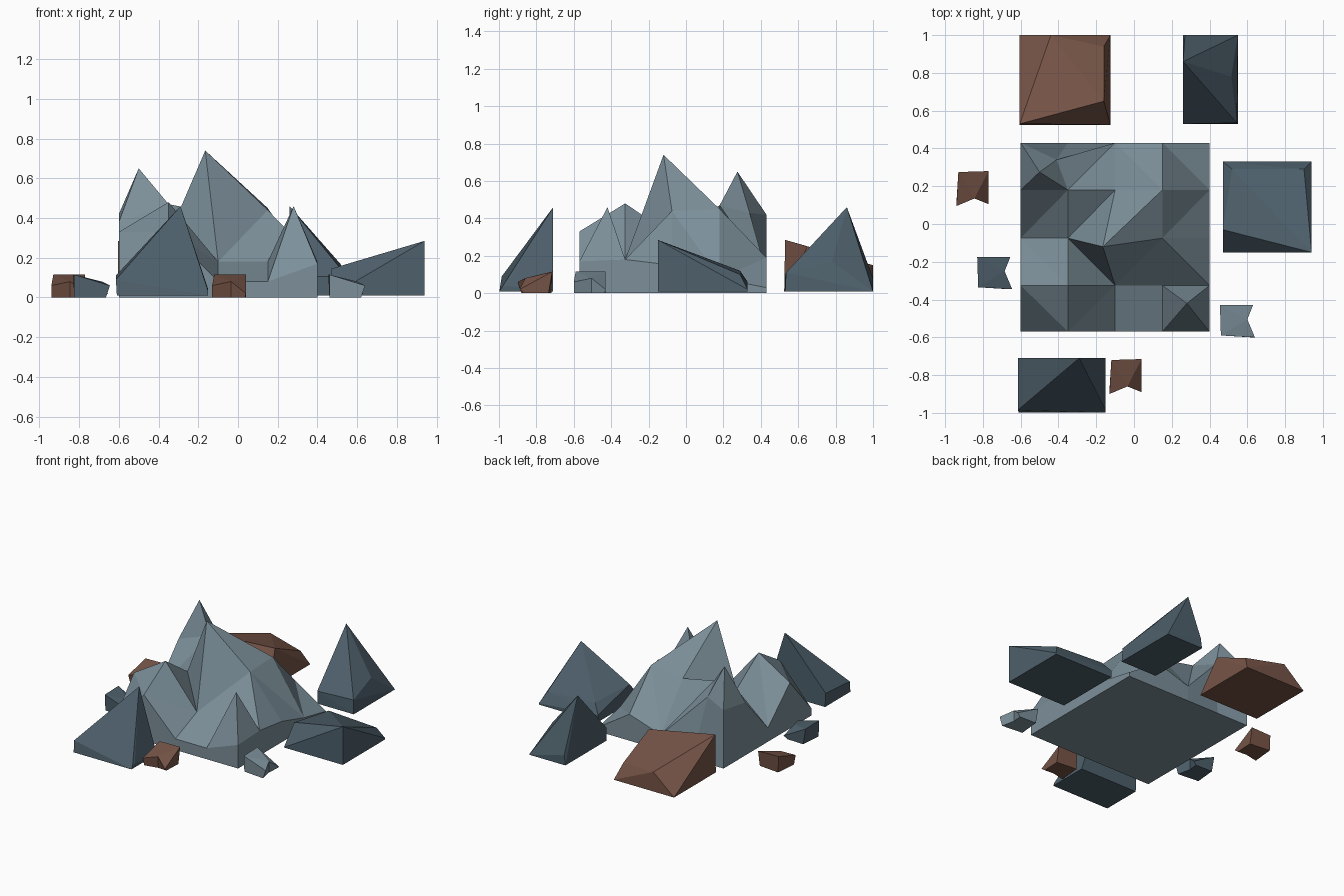
import bpy, bmesh, math

if "Cube" in bpy.data.objects:
    bpy.data.objects.remove(bpy.data.objects["Cube"])


def material(name, rgb):
    m = bpy.data.materials.new(name)
    m.diffuse_color = (*rgb, 1)
    m.use_nodes = True
    m.node_tree.nodes["Principled BSDF"].inputs["Base Color"].default_value = m.diffuse_color
    return m


LIGHT = material("light_stone", (0.20, 0.275, 0.32))
DARK = material("dark_stone", (0.075, 0.115, 0.145))
BROWN = material("brown_stone", (0.18, 0.088, 0.062))


def finish(bm, name, mat):
    bmesh.ops.recalc_face_normals(bm, faces=bm.faces)
    me = bpy.data.meshes.new(name)
    bm.to_mesh(me)
    bm.free()
    me.materials.append(mat)
    ob = bpy.data.objects.new(name, me)
    bpy.context.collection.objects.link(ob)
    return ob


# Mountain: a 5 x 5 height grid with skirt walls and a flat base
xs = [-0.6, -0.35, -0.1, 0.15, 0.4]
ys = [-0.57, -0.325, -0.075, 0.18, 0.43]
heights = [
    [0.05, 0.33, 0.08, 0.08, 0.17],
    [0.33, 0.48, 0.18, 0.18, 0.18],
    [0.10, 0.31, 0.74, 0.44, 0.15],
    [0.38, 0.47, 0.42, 0.45, 0.08],
    [0.42, 0.43, 0.11, 0.19, 0.03],
]
moved = {(2, 2): (-0.165, -0.12), (1, 4): (-0.41, 0.34)}            # summit, back shoulder
peaks = {(0, 3): (-0.5, 0.275, 0.65), (3, 0): (0.28, -0.42, 0.46)}  # side peaks
anti = {(1, 1), (0, 0), (0, 1), (3, 1), (2, 3), (3, 3)}             # cells split the other way

bm = bmesh.new()
v = {}
for j, y in enumerate(ys):
    for i, x in enumerate(xs):
        px, py = moved.get((i, j), (x, y))
        v[i, j] = bm.verts.new((px, py, heights[j][i]))
for i in range(4):
    for j in range(4):
        a, b, c, d = v[i, j], v[i + 1, j], v[i + 1, j + 1], v[i, j + 1]
        if (i, j) in peaks:
            p = bm.verts.new(peaks[i, j])
            for e, f in ((a, b), (b, c), (c, d), (d, a)):
                bm.faces.new((e, f, p))
        elif (i, j) in anti:
            bm.faces.new((a, b, d))
            bm.faces.new((b, c, d))
        else:
            bm.faces.new((a, b, c))
            bm.faces.new((a, c, d))
rim = ([(i, 0) for i in range(4)] + [(4, j) for j in range(4)]
       + [(i, 4) for i in range(4, 0, -1)] + [(0, j) for j in range(4, 0, -1)])
base = [bm.verts.new((xs[i], ys[j], 0)) for i, j in rim]
for k in range(16):
    n = (k + 1) % 16
    bm.faces.new((base[k], base[n], v[rim[n]], v[rim[k]]))
bm.faces.new(base)
finish(bm, "mountain", LIGHT)


# Boulders: rectangular footprint plus a few top points, wrapped in a hull
def boulder(name, mat, x0, x1, y0, y1, tops):
    bm = bmesh.new()
    pts = [(x, y, 0.01) for x in (x0, x1) for y in (y0, y1)] + tops
    for p in pts:
        bm.verts.new(p)
    bmesh.ops.convex_hull(bm, input=bm.verts)
    finish(bm, name, mat)


boulder("front_boulder", DARK, -0.61, -0.15, -0.998, -0.71,
        [(-0.29, -0.71, 0.46), (-0.615, -0.985, 0.09), (-0.615, -0.71, 0.11),
         (-0.15, -0.96, 0.16 - 0.12), (-0.15, -0.985, 0.03)])
boulder("right_boulder", DARK, 0.47, 0.94, -0.15, 0.33,
        [(0.94, -0.15, 0.285), (0.47, -0.03, 0.145), (0.52, 0.29, 0.12), (0.9, 0.29, 0.10),
         (0.47, 0.33, 0.06), (0.94, 0.33, 0.02)])
boulder("back_right_boulder", DARK, 0.26, 0.55, 0.53, 1.0,
        [(0.26, 0.86, 0.46), (0.26, 0.53, 0.10), (0.545, 0.535, 0.11), (0.515, 0.78, 0.17),
         (0.27, 1.0, 0.08)])
boulder("back_left_boulder", BROWN, -0.605, -0.125, 0.525, 1.0,
        [(-0.605, 0.53, 0.285), (-0.44, 1.0, 0.15), (-0.16, 0.94, 0.12), (-0.16, 0.65, 0.25)])

# Small stones: one notched chunk, turned and recoloured
low = [(-0.085, -0.07, 0), (-0.07, 0.085, 0), (0.06, 0.08, 0), (0.055, 0.01, 0), (0.075, -0.085, 0)]
high = [(-0.085, -0.075, 0.115), (-0.09, 0.085, 0.115), (0.085, 0.085, 0.02),
        (0.055, 0.01, 0.08), (0.095, -0.085, 0.06)]


def stone(name, mat, x, y, turn):
    bm = bmesh.new()
    lo = [bm.verts.new(p) for p in low]
    hi = [bm.verts.new(p) for p in high]
    bm.faces.new(lo)
    for k in range(5):
        n = (k + 1) % 5
        bm.faces.new((lo[k], lo[n], hi[n], hi[k]))
    for a, b, c in ((0, 1, 3), (1, 2, 3), (0, 3, 4)):
        bm.faces.new((hi[a], hi[b], hi[c]))
    ob = finish(bm, name, mat)
    ob.location = (x, y, 0)
    ob.rotation_euler[2] = math.radians(turn)


stone("left_dark_stone", DARK, -0.74, -0.26, 0)
stone("right_light_stone", LIGHT, 0.545, -0.515, 0)
stone("left_brown_stone", BROWN, -0.855, 0.19, -90)
stone("front_brown_stone", BROWN, -0.045, -0.805, -90)
